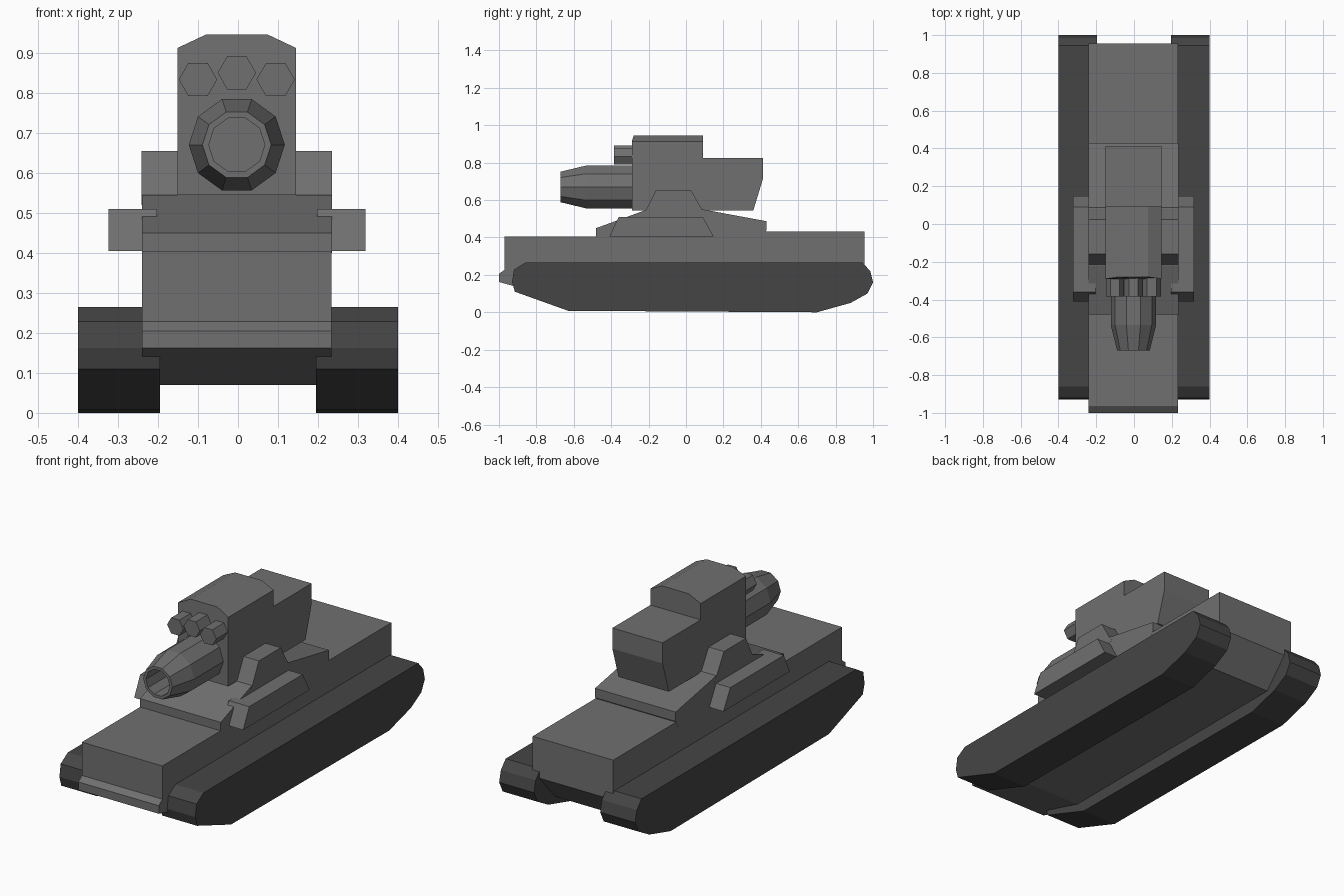
import bpy, bmesh
from math import cos, sin, pi

if "Cube" in bpy.data.objects:
    bpy.data.objects.remove(bpy.data.objects["Cube"])

CX = -0.003  # the body sits very slightly off the track centreline


def material(name, v):
    m = bpy.data.materials.new(name)
    m.diffuse_color = (v, v, v, 1)
    m.use_nodes = True
    m.node_tree.nodes["Principled BSDF"].inputs["Base Color"].default_value = m.diffuse_color
    return m


BODY = material("body_grey", 0.16)
DARK = material("track_grey", 0.06)


def finish(name, bm, mat):
    bmesh.ops.recalc_face_normals(bm, faces=bm.faces)
    me = bpy.data.meshes.new(name)
    bm.to_mesh(me)
    bm.free()
    me.materials.append(mat)
    ob = bpy.data.objects.new(name, me)
    bpy.context.collection.objects.link(ob)
    return ob


def side_profile(name, pts, x0, x1, mat=BODY):
    """Extrude a (y, z) outline from x0 to x1."""
    bm = bmesh.new()
    f = bm.faces.new([bm.verts.new((x0, y, z)) for y, z in pts])
    ext = bmesh.ops.extrude_face_region(bm, geom=[f])
    for v in ext["geom"]:
        if isinstance(v, bmesh.types.BMVert):
            v.co.x = x1
    return finish(name, bm, mat)


def tube(name, x, z, rings, sides):
    """Loft (radius, y) rings along y and cap both ends."""
    bm = bmesh.new()
    loops = [[bm.verts.new((x + r * cos(2 * pi * i / sides), y,
                            z + r * sin(2 * pi * i / sides)))
              for i in range(sides)] for r, y in rings]
    for a, b in zip(loops, loops[1:]):
        for i in range(sides):
            j = (i + 1) % sides
            bm.faces.new((a[i], a[j], b[j], b[i]))
    bm.faces.new(loops[0])
    bm.faces.new(loops[-1])
    return finish(name, bm, BODY)


# Tracks, side pods and turret brackets, one of each per side
track = [(-0.86, 0.265), (-0.92, 0.228), (-0.93, 0.162), (-0.915, 0.11),
         (-0.63, 0.008), (0.70, 0.0), (0.88, 0.05), (0.97, 0.10),
         (1.0, 0.16), (0.985, 0.22), (0.945, 0.265)]
pod = [(-0.41, 0.405), (0.148, 0.405), (0.09, 0.51), (-0.36, 0.51)]
bracket = [(-0.23, 0.52), (0.11, 0.52), (0.08, 0.56), (0.025, 0.655),
           (-0.16, 0.655), (-0.21, 0.555)]
for side, s in (("left", -1), ("right", 1)):
    side_profile(f"track_{side}", track, s * 0.195, s * 0.40, DARK)
    side_profile(f"side_pod_{side}", pod, CX + s * 0.20, CX + s * 0.321)
    side_profile(f"turret_bracket_{side}", bracket, CX + s * 0.14, CX + s * 0.238)

# Hull with nose lip and raised rear deck
side_profile("hull", [(-0.97, 0.405), (0.41, 0.405), (0.41, 0.432), (0.955, 0.432),
                      (0.955, 0.22), (0.82, 0.07), (-0.68, 0.07), (-0.92, 0.14),
                      (-1.0, 0.162), (-1.0, 0.205), (-0.97, 0.228)],
             CX - 0.237, CX + 0.237)

# Sloped base plate under the turret
side_profile("turret_base", [(-0.48, 0.40), (-0.48, 0.45), (-0.22, 0.545), (0.09, 0.55),
                             (0.43, 0.487), (0.43, 0.44), (0.41, 0.40)],
             CX - 0.2375, CX + 0.2375)

# Turret body with undercut rear
side_profile("turret_body", [(-0.29, 0.545), (0.36, 0.545), (0.412, 0.715),
                             (0.412, 0.825), (-0.29, 0.825)], CX - 0.148, CX + 0.148)

# Turret cupola with chamfered roof edges
bm = bmesh.new()
outline = [(-0.148, 0.825), (0.148, 0.825), (0.148, 0.912), (0.078, 0.945),
           (-0.078, 0.945), (-0.148, 0.912)]
front = [bm.verts.new((CX + x, -0.28 if z > 0.94 else -0.29, z)) for x, z in outline]
back = [bm.verts.new((CX + x, 0.092, z)) for x, z in outline]
bm.faces.new(front)
bm.faces.new(back)
for i in range(1, 6):
    j = (i + 1) % 6
    bm.faces.new((front[i], front[j], back[j], back[i]))
finish("turret_cupola", bm, BODY)

# Ten-sided cannon with a hollow bore
tube("cannon", CX, 0.67, [(0.12, -0.28), (0.12, -0.535), (0.086, -0.67),
                          (0.07, -0.67), (0.07, -0.50)], 10)

# Three hexagonal launcher tubes above the cannon
for i, (dx, z) in enumerate([(-0.097, 0.833), (0, 0.85), (0.097, 0.833)]):
    tube(f"launcher_tube_{i + 1}", CX + dx, z, [(0.048, -0.28), (0.048, -0.385)], 6)
